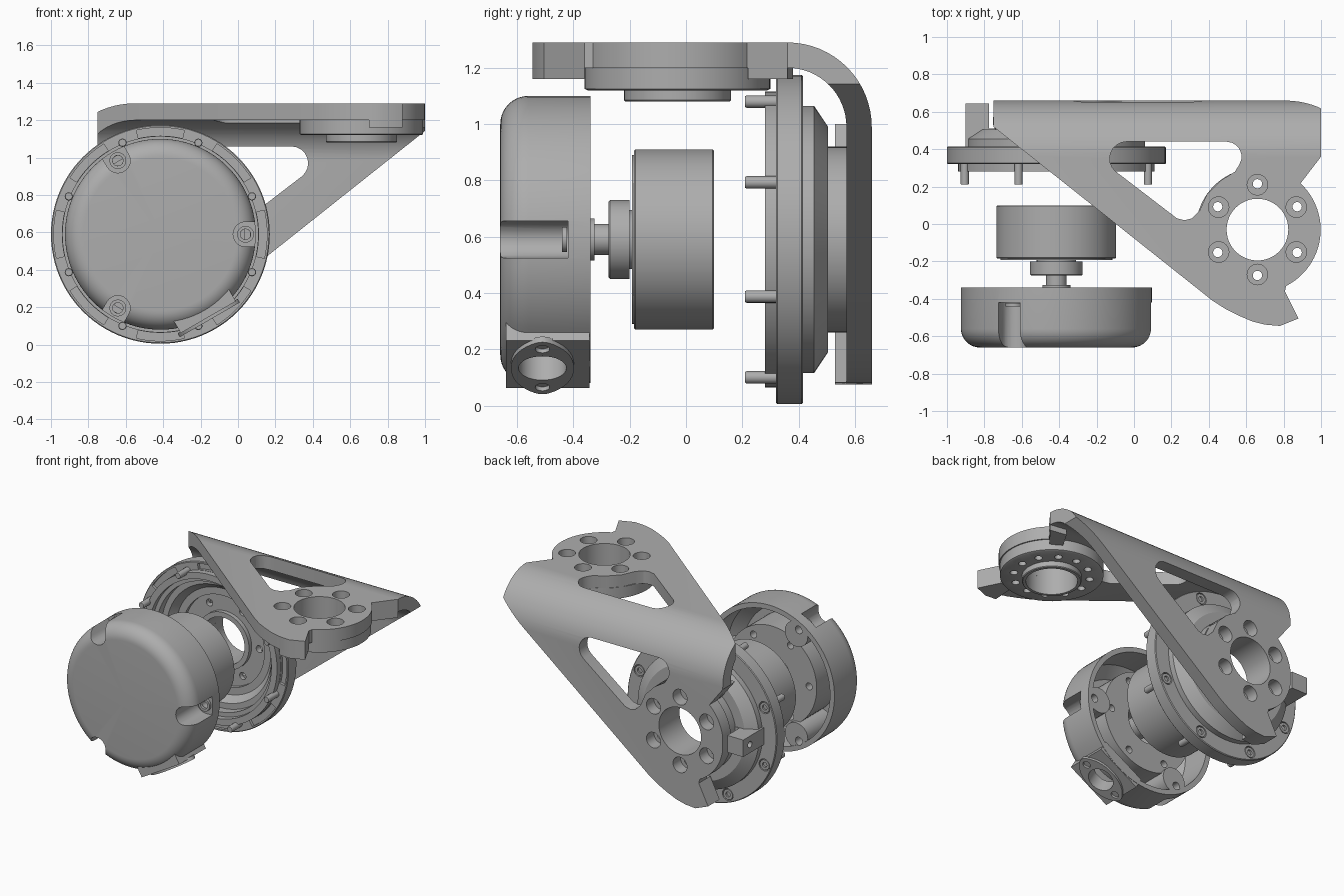
import bpy, bmesh
from math import sin, cos, pi, radians
from mathutils import Matrix, Vector

if "Cube" in bpy.data.objects:
    bpy.data.objects.remove(bpy.data.objects["Cube"])

grey = bpy.data.materials.new("machined_grey")
grey.use_nodes = True
grey.diffuse_color = (0.42, 0.42, 0.42, 1)
grey.node_tree.nodes["Principled BSDF"].inputs["Base Color"].default_value = (0.42, 0.42, 0.42, 1)
parts = []


# ---------- helpers ----------
def frame(u, v, w, origin):
    """Matrix taking part coordinates (u, v, depth w) to the world."""
    m = Matrix((u, v, w)).transposed().to_4x4()
    m.translation = Vector(origin)
    return m


def finish(bm, name, m):
    bmesh.ops.transform(bm, matrix=m, verts=bm.verts)
    bmesh.ops.recalc_face_normals(bm, faces=bm.faces)
    me = bpy.data.meshes.new(name)
    bm.to_mesh(me)
    bm.free()
    me.materials.append(grey)
    ob = bpy.data.objects.new(name, me)
    bpy.context.collection.objects.link(ob)
    parts.append(ob)
    return ob


def prism(name, pts, m, w0, w1):
    bm = bmesh.new()
    face = bm.faces.new([bm.verts.new((u, v, w0)) for u, v in pts])
    ext = bmesh.ops.extrude_face_region(bm, geom=[face])
    top = [e for e in ext["geom"] if isinstance(e, bmesh.types.BMVert)]
    bmesh.ops.translate(bm, verts=top, vec=(0, 0, w1 - w0))
    return finish(bm, name, m)


def lathe(name, profile, m, closed=False, steps=80):
    bm = bmesh.new()
    vs = [bm.verts.new((r, 0, w)) for r, w in profile]
    es = [bm.edges.new(p) for p in zip(vs, vs[1:])]
    if closed:
        es.append(bm.edges.new((vs[-1], vs[0])))
    bmesh.ops.spin(bm, geom=vs + es, cent=(0, 0, 0), axis=(0, 0, 1), angle=2 * pi, steps=steps)
    bmesh.ops.remove_doubles(bm, verts=bm.verts, dist=1e-5)
    return finish(bm, name, m)


def arc(r, a0, a1, n, cx=0, cy=0):
    return [(cx + r * cos(radians(a0 + (a1 - a0) * i / n)),
             cy + r * sin(radians(a0 + (a1 - a0) * i / n))) for i in range(n + 1)]


def disc(name, r, m, w0, w1, cx=0, cy=0, n=24):
    return prism(name, arc(r, 0, 360, n, cx, cy)[:-1], m, w0, w1)


def around(r, count, start=0):
    return [(r * cos(radians(start) + 2 * pi * i / count),
             r * sin(radians(start) + 2 * pi * i / count)) for i in range(count)]


def combine(ob, tool, op="DIFFERENCE"):
    mod = ob.modifiers.new("combine", "BOOLEAN")
    mod.operation, mod.solver, mod.object = op, "EXACT", tool
    bpy.context.view_layer.objects.active = ob
    bpy.ops.object.modifier_apply(modifier=mod.name)
    parts.remove(tool)
    bpy.data.objects.remove(tool)


X, Y, Z = Vector((1, 0, 0)), Vector((0, 1, 0)), Vector((0, 0, 1))
CENTRE = (-0.415, 0, 0.59)
motor = frame(X, Z, Y, CENTRE)
top_plate = frame(X, Y, -Z, (0.66, -0.03, 1.29))
back_plate = frame(-X, Z, -Y, (-0.415, 0.66, 0.59))

# ---------- folded bracket: bent sheet trimmed by the same outline both ways ----------
bend = ([(-0.7, 1.29)] + arc(0.30, 90, 0, 16, 0.36, 0.99) + [(0.66, 0), (0.57, 0)]
        + arc(0.21, 0, 90, 16, 0.36, 0.99) + [(-0.7, 1.20)])
bracket = prism("folded_bracket", bend, frame(Y, Z, X, (0, 0, 0)), -0.75, 1.0)
outline = ([(-1.5, 1.2), (-1.5, 0.62), (-0.24, -0.38), (-0.17, -0.425), (-0.1, -0.46), (-0.03, -0.49),
            (0.04, -0.508), (0.12, -0.515), (0.22, -0.475), (0.147, -0.33)]
           + arc(0.338, -63, 47, 24) + [(0.34, 0.39), (0.5, 0.39), (0.5, 1.2)])
window = ([(-0.43, 0.06), (-0.39, 0.05), (-0.35, 0.06), (-0.31, 0.10), (-0.27, 0.19), (-0.2, 0.26), (-0.12, 0.31)]
          + arc(0.08, -30, 90, 6, -0.165, 0.39) + arc(0.09, 90, 230, 8, -0.70, 0.38))
hook = [(0.05, -0.33), (0.04, -0.508), (0.12, -0.515), (0.22, -0.475), (0.147, -0.33)]
stop = [(0.23, 0.25), (0.34, 0.39), (0.22, 0.41), (0.15, 0.29)]

for m in (top_plate, back_plate):
    combine(bracket, prism("outline_tool", outline, m, -2, 3), "INTERSECT")
for side, m in (("top", top_plate), ("back", back_plate)):
    combine(bracket, prism("window_tool", window, m, -0.1, 0.12))
    combine(bracket, disc("bore_tool", 0.165, m, -0.1, 0.12, n=48))
    for u, v in around(0.24, 6, 30):
        combine(bracket, disc("hole_tool", 0.055, m, -0.1, 0.12, u, v))
    prism(side + "_hook_lug", hook, m, 0.089, 0.13)
    prism(side + "_stop_lug", stop, m, 0.089, 0.13)
    # bearing boss under each plate
    boss = lathe(side + "_boss", [(0.165, 0.085), (0.33, 0.085), (0.33, 0.165), (0.32, 0.17), (0.19, 0.17),
                                  (0.19, 0.205), (0.185, 0.21), (0.165, 0.21)], m, True)
    for u, v in around(0.245, 12):
        combine(boss, disc("screw_tool", 0.025, m, 0, 0.3, u, v, 16))

# ---------- rear housing ring ----------
ring = lathe("housing_ring", [(0.525, 0.28), (0.525, 0.32), (0.58, 0.32), (0.585, 0.325), (0.585, 0.41),
                              (0.58, 0.415), (0.475, 0.415), (0.475, 0.455), (0.40, 0.505), (0.165, 0.505),
                              (0.165, 0.43), (0.20, 0.43), (0.20, 0.46), (0.32, 0.46), (0.32, 0.43),
                              (0.37, 0.43), (0.41, 0.38), (0.45, 0.38), (0.45, 0.32), (0.48, 0.32),
                              (0.48, 0.28)], motor, True, 96)
for k in range(8):
    a = 45 * k
    slot = arc(0.527, a - 13, a + 13, 8) + arc(0.57, a + 13, a - 13, 8)
    combine(ring, prism("slot_tool", slot, motor, 0.3, 0.34))
for u, v in around(0.53, 8, 22.5):
    combine(ring, disc("counterbore_tool", 0.042, motor, 0.395, 0.45, u, v))
    at = motor @ Matrix.Translation((u, v, 0))
    lathe("housing_bolt", [(0, 0.21), (0.019, 0.21), (0.022, 0.215), (0.022, 0.39), (0.036, 0.39),
                           (0.036, 0.413), (0.018, 0.413), (0.018, 0.40), (0, 0.40)], at, steps=16)
for u, v in around(0.26, 6):
    combine(ring, disc("hub_hole_tool", 0.025, motor, 0.3, 0.6, u, v, 16))

# side tab with gusset and cross hole
tab = prism("side_tab", [(-0.9, 0.41), (-0.9, 0.645), (-0.775, 0.645), (-0.775, 0.51), (-0.73, 0.51),
                         (-0.68, 0.45), (-0.68, 0.41)], frame(X, Y, Z, (0, 0, 0)), 0.53, 0.65)
combine(tab, disc("tab_hole_tool", 0.022, frame(Y, Z, X, (0, 0, 0)), -1, -0.8, 0.57, 0.59, 16))

# ---------- front cap ----------
rounded = [(r, w) for r, w in arc(0.10, 270, 360, 10, 0.41, -0.56)]
cap = lathe("front_cap", [(0, -0.66)] + rounded + [(0.51, -0.34), (0.475, -0.34), (0.475, -0.55),
                                                   (0.40, -0.62), (0, -0.62)], motor, steps=96)
tangent, radial = Vector((cos(pi / 6), 0, 0.5)), Vector((0.5, 0, -cos(pi / 6)))
port = frame(Y, tangent, radial, CENTRE)
box = [(-0.64, -0.17), (-0.342, -0.17), (-0.342, 0.17), (-0.64, 0.17)]
combine(cap, prism("port_block", box, port, 0.43, 0.512), "UNION")
for a in (0, 120, 240):
    turn = motor @ Matrix.Rotation(radians(a), 4, "Z")
    combine(cap, disc("post", 0.09, turn, -0.63, -0.345, 0.415, 0), "UNION")
    pocket = arc(0.066, 90, 270, 12, 0.455, 0) + [(0.6, -0.066), (0.6, 0.066)]
    combine(cap, prism("pocket_tool", pocket, turn, -0.8, -0.42))
    combine(cap, disc("cap_screw_tool", 0.028, turn, -0.5, -0.3, 0.455, 0, 16))
    lathe("cap_screw_seat", [(0.028, -0.43), (0.045, -0.43), (0.045, -0.412), (0.028, -0.412)],
          turn @ Matrix.Translation((0.455, 0, -0.01)), True, 20)
combine(cap, disc("port_tool", 0.085, port, 0.3, 0.7, -0.51, 0, 32))

# oval flange around the cable port
flange = prism("port_flange", arc(0.05, 30, 150, 6, 0, 0.14)[::-1] and
               [(-0.51 + 0.112 * cos(t) * (1 - 0.25 * sin(t) ** 4), 0.185 * sin(t))
                for t in [2 * pi * i / 40 for i in range(40)]], port, 0.505, 0.528)
combine(flange, disc("flange_bore_tool", 0.085, port, 0.4, 0.7, -0.51, 0, 32))
for side in (-1, 1):
    combine(flange, disc("flange_hole_tool", 0.026, port, 0.4, 0.7, -0.51, 0.135 * side, 16))

# ---------- stator ring, shaft and rotor drum ----------
stator = lathe("stator_ring", [(0.15, -0.625), (0.35, -0.625), (0.35, -0.37), (0.15, -0.37)], motor, True)
for u, v in around(0.29, 6):
    combine(stator, disc("stator_hole_tool", 0.025, motor, -0.45, -0.3, u, v, 16))
lathe("shaft", [(0, -0.625), (0.075, -0.625), (0.075, -0.325), (0.055, -0.325), (0.055, -0.275),
                (0.135, -0.275), (0.14, -0.27), (0.14, -0.2), (0.105, -0.2), (0.105, -0.18), (0, -0.18)], motor)
lathe("rotor_drum", [(0, -0.192), (0.30, -0.192), (0.30, -0.185), (0.315, -0.185), (0.32, -0.18),
                     (0.32, 0.095), (0.315, 0.10), (0, 0.10)], motor)

# smooth the round surfaces, keep the machined edges crisp
bpy.ops.object.select_all(action="DESELECT")
for ob in parts:
    ob.select_set(True)
bpy.context.view_layer.objects.active = bracket
bpy.ops.object.shade_smooth_by_angle(angle=radians(30))
